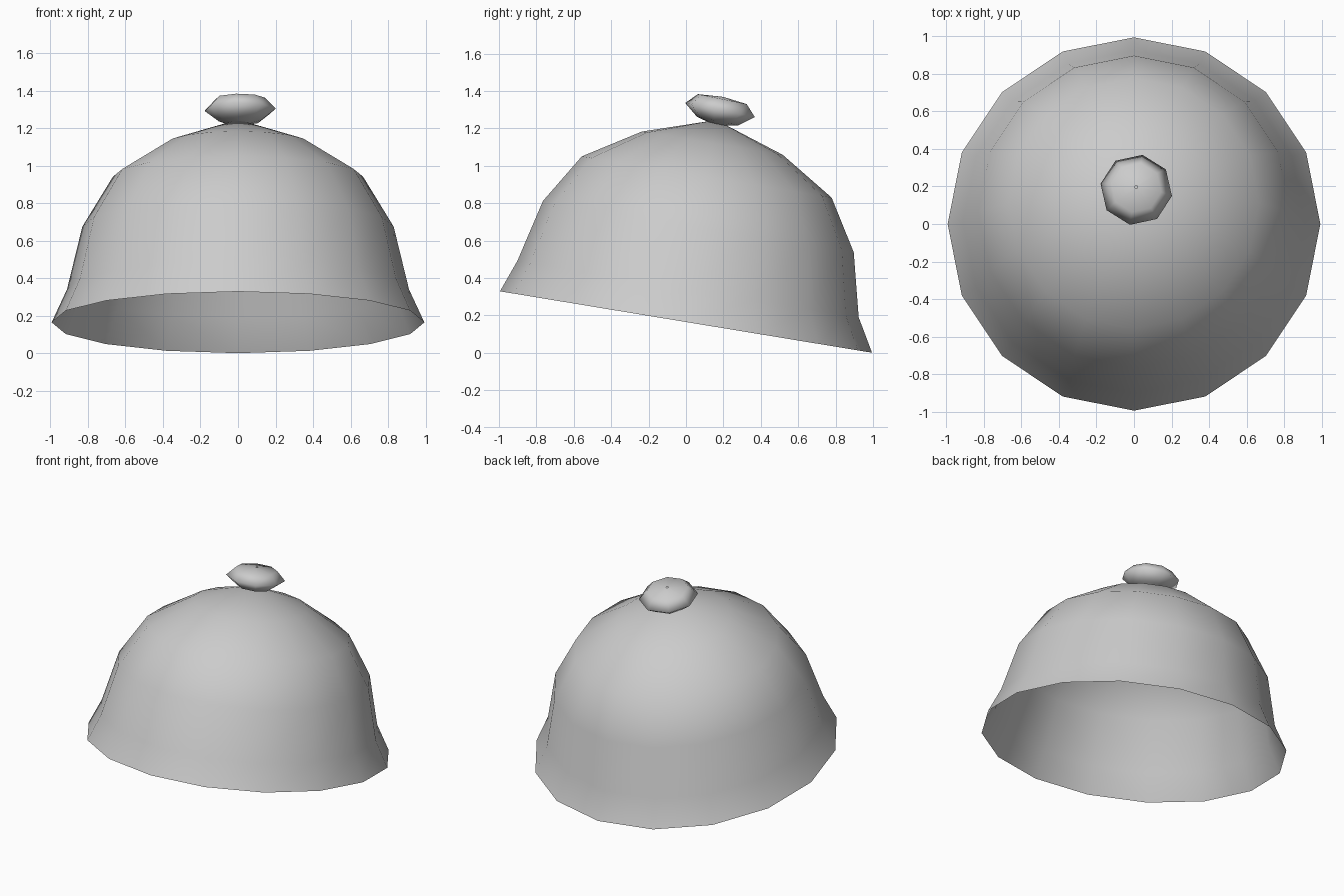
import bpy, bmesh
from math import cos, sin, tau, radians

if "Cube" in bpy.data.objects:
    bpy.data.objects.remove(bpy.data.objects["Cube"])


def lathe(name, profile, sides, phase, tilt, location):
    """Revolve (offset_y, z, radius) rings; zero radius makes a pole."""
    bm = bmesh.new()
    rings = []
    for oy, z, r in profile:
        n = sides if r > 0 else 1
        rings.append([bm.verts.new((r * cos(phase + tau * i / sides),
                                    oy + r * sin(phase + tau * i / sides), z))
                      for i in range(n)])
    for a, b in zip(rings, rings[1:]):
        for i in range(sides):
            j = (i + 1) % sides
            if len(b) == 1:
                bm.faces.new((a[i], a[j], b[0]))
            else:
                bm.faces.new((a[i], a[j], b[j], b[i]))
    for f in bm.faces:
        f.smooth = True
    mesh = bpy.data.meshes.new(name)
    bm.to_mesh(mesh)
    bm.free()
    obj = bpy.data.objects.new(name, mesh)
    obj.rotation_euler = (radians(tilt), 0, 0)
    obj.location = location
    bpy.context.collection.objects.link(obj)
    return obj


# Open bell-shaped cap, leaning back
cap = lathe("cap_shell", [
    (0, 0, 1.008), (-0.018, 0.175, 0.925), (-0.018, 0.514, 0.842),
    (-0.017, 0.783, 0.677), (-0.017, 0.966, 0.382), (-0.016, 1.092, 0),
], 16, 0, -9.37, (0, 0, 0.165))
cap.scale.x = 0.985

# Flattened faceted button on the crown, with a tiny hole at its top
lathe("top_button", [
    (0, -0.085, 0.010), (0, -0.06, 0.115), (0, 0, 0.193),
    (0, 0.06, 0.135), (0, 0.072, 0.008),
], 8, radians(-10), -11.5, (0.012, 0.182, 1.298))
